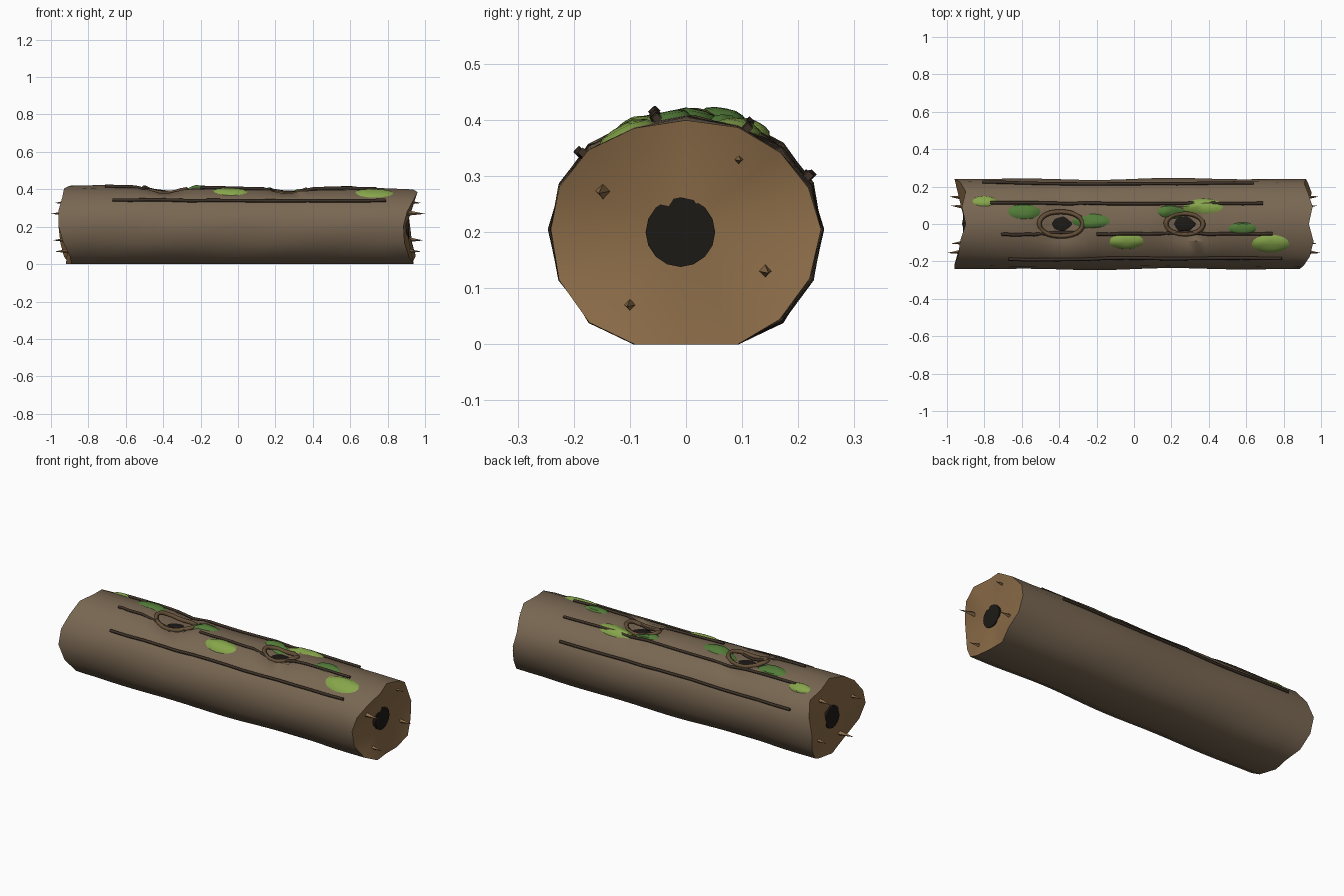
import bpy, bmesh, math, random
from math import sin, cos, pi, radians
from mathutils import Vector
from mathutils.bvhtree import BVHTree

if "Cube" in bpy.data.objects:
    bpy.data.objects.remove(bpy.data.objects["Cube"])

random.seed(4)
SEG = 16
AXIS_Z = 0.205


def material(name, rgb):
    m = bpy.data.materials.new(name)
    m.diffuse_color = (*rgb, 1)
    m.use_nodes = True
    m.node_tree.nodes["Principled BSDF"].inputs["Base Color"].default_value = m.diffuse_color
    return m


BARK = material("bark", (0.19, 0.135, 0.085))
WOOD = material("cut_wood", (0.26, 0.15, 0.065))
DARK = material("dark_hollow", (0.012, 0.010, 0.008))
RIDGE = material("ridge_bark", (0.045, 0.030, 0.020))
KNOT = material("knot_bark", (0.13, 0.08, 0.04))
MOSS_A = material("moss_dark", (0.085, 0.20, 0.04))
MOSS_B = material("moss_light", (0.24, 0.38, 0.07))


def finish(bm, name, mats, smooth=True):
    bmesh.ops.recalc_face_normals(bm, faces=bm.faces)
    me = bpy.data.meshes.new(name)
    bm.to_mesh(me)
    bm.free()
    ob = bpy.data.objects.new(name, me)
    bpy.context.collection.objects.link(ob)
    for m in mats:
        me.materials.append(m)
    if smooth:
        bpy.ops.object.select_all(action='DESELECT')
        ob.select_set(True)
        bpy.context.view_layer.objects.active = ob
        bpy.ops.object.shade_smooth_by_angle(angle=radians(40))
    return ob


# Knot hollows: x, y, half length, half width
KNOTS = [(-0.39, 0.0, 0.117, 0.085), (0.27, 0.0, 0.10, 0.075)]


def bark_point(x, a):
    """Log surface: gently wavy oval, flat underneath, dented at the knots."""
    wave = 1 + 0.025 * sin(7 * x + 2 * a) * cos(3 * a + 2 * x)
    y = 0.241 * cos(a) * wave
    if sin(a) > 0:
        z = AXIS_Z + (0.205 - 0.010 * x) * sin(a) * wave
    else:
        z = AXIS_Z + 0.232 * sin(a) * wave
    if sin(a) > 0:
        for kx, ky, ra, rb in KNOTS:
            d = ((x - kx) / (ra * 1.2)) ** 2 + ((y - ky) / (rb * 1.4)) ** 2
            z -= 0.055 * max(0, 1 - d)
    return Vector((x, y, max(0, z)))


# Log body with ragged ends and recessed cut faces
left_rim = [.96, .93, .90, .92, .90, .93, .94, .96, .96, .935, .90, .89, .92, .90, .93, .95]
right_rim = [.92, .91, .93, .955, .935, .96, .94, .905, .885, .89, .915, .94, .93, .93, .95, .93]
bm = bmesh.new()
rows = []
N = 36
for i in range(N + 1):
    row = []
    for j in range(SEG):
        x = -0.85 + 1.7 * i / N
        if i == 0:
            x = -left_rim[j]
        elif i == N:
            x = right_rim[j]
        row.append(bm.verts.new(bark_point(x, 2 * pi * j / SEG)))
    rows.append(row)
for r0, r1 in zip(rows, rows[1:]):
    for j in range(SEG):
        k = (j + 1) % SEG
        bm.faces.new((r0[j], r0[k], r1[k], r1[j]))
for row, s in ((rows[0], -1), (rows[-1], 1)):
    hub = bm.verts.new((s * 0.90, -0.01, 0.2))
    for j in range(SEG):
        bm.faces.new((row[j], row[(j + 1) % SEG], hub)).material_index = 1
log = finish(bm, "log_body", [BARK, WOOD])
tree = BVHTree.FromPolygons([v.co for v in log.data.vertices],
                            [p.vertices[:] for p in log.data.polygons])


def surf(x, a, lift=0.0):
    """Point on the log at angle a around its axis, raised by lift."""
    out = Vector((0, cos(a), sin(a)))
    axis = Vector((x, 0, AXIS_Z))
    hit = tree.ray_cast(axis + out, -out)[0]
    return (hit or bark_point(x, a)) + out * lift


def tube(name, pts, radius, mat, closed=False):
    cu = bpy.data.curves.new(name, 'CURVE')
    cu.dimensions = '3D'
    cu.bevel_depth = radius
    cu.bevel_resolution = 0
    cu.use_fill_caps = not closed
    sp = cu.splines.new('POLY')
    sp.points.add(len(pts) - 1)
    for p, co in zip(sp.points, pts):
        p.co = (*co, 1)
    sp.use_cyclic_u = closed
    cu.materials.append(mat)
    ob = bpy.data.objects.new(name, cu)
    bpy.context.collection.objects.link(ob)
    bpy.ops.object.select_all(action='DESELECT')
    ob.select_set(True)
    bpy.context.view_layer.objects.active = ob
    bpy.ops.object.convert(target='MESH')


def angle_at(y):
    return math.acos(max(-1, min(1, y / 0.241)))


# Bark ridges along the top
for n, (x0, x1, deg) in enumerate([(-0.81, 0.64, 24), (-0.77, 0.69, 59), (-0.71, -0.30, 105),
                                   (-0.20, 0.74, 105), (-0.67, 0.79, 144)]):
    pts = [surf(x0 + (x1 - x0) * t / 14, radians(deg) + random.uniform(-.012, .012), 0.006)
           for t in range(15)]
    tube(f"bark_ridge_{n + 1}", pts, 0.009, RIDGE)

# Knot rims and dark hollows
for n, (kx, ky, ra, rb) in enumerate(KNOTS):
    ring = [surf(kx + ra * cos(t * pi / 12), angle_at(ky + rb * sin(t * pi / 12)), 0.006)
            for t in range(24)]
    tube(f"knot_rim_{n + 1}", ring, 0.013, KNOT, True)
    bm = bmesh.new()
    bmesh.ops.create_uvsphere(bm, u_segments=14, v_segments=8, radius=1)
    for v in bm.verts:
        v.co = Vector((kx + v.co.x * ra * .7, ky + v.co.y * rb * .68, 0.357 + v.co.z * 0.014))
    finish(bm, f"knot_hollow_{n + 1}", [DARK])

# Moss patches draped over the bark: x, y, half length, half width, material
MOSS = [(-0.59, 0.075, .09, .045, MOSS_A), (-0.23, 0.02, .11, .045, MOSS_A),
        (-0.04, -0.11, .10, .052, MOSS_B), (0.20, 0.08, .08, .037, MOSS_A),
        (0.37, 0.11, .115, .05, MOSS_B), (0.58, -0.03, .08, .04, MOSS_A),
        (0.73, -0.125, .11, .06, MOSS_B), (-0.80, 0.135, .07, .033, MOSS_B)]
for n, (mx, my, ra, rb, mat) in enumerate(MOSS):
    bm = bmesh.new()
    a0 = angle_at(my)
    top = bm.verts.new(surf(mx, a0, 0.013))
    prev = None
    for r, h in ((.4, .012), (.75, .008), (1, -.003)):
        ring = [bm.verts.new(surf(mx + ra * r * cos(t * pi / 8),
                                  a0 - rb * r * sin(t * pi / 8) / 0.22, h)) for t in range(16)]
        for t in range(16):
            k = (t + 1) % 16
            if prev:
                bm.faces.new((prev[t], ring[t], ring[k], prev[k]))
            else:
                bm.faces.new((top, ring[t], ring[k]))
        prev = ring
    finish(bm, f"moss_patch_{n + 1}", [mat])

# Dark rotten core and splinters on both ends
SPLINTERS = [(-0.145, 0.275), (0.088, 0.333), (0.137, 0.133), (-0.095, 0.073)]
for side, s in (("left", -1), ("right", 1)):
    bm = bmesh.new()
    bmesh.ops.create_cone(bm, cap_ends=True, segments=16, radius1=0.062, radius2=0.062, depth=0.04)
    for v in bm.verts:
        v.co = Vector((s * 0.895 + v.co.z, v.co.x - 0.01, v.co.y + 0.2))
    finish(bm, f"core_{side}", [DARK])
    for n, (y, z) in enumerate(SPLINTERS):
        bm = bmesh.new()
        bmesh.ops.create_cone(bm, cap_ends=True, segments=4, radius1=0.02, radius2=0, depth=0.12)
        tip = 0.99 - 0.01 * (n % 2)
        for v in bm.verts:
            t = v.co.z / 0.12 + 0.5
            v.co = Vector((s * (tip - 0.12 * (1 - t)), y + v.co.x + 0.01 * t * (1 if y > 0 else -1),
                           z + v.co.y - 0.006 * t))
        if n == 0:
            for v in bm.verts:
                if abs(v.co.x) > 0.95:
                    v.co.x = s * 1.0
        finish(bm, f"splinter_{side}_{n + 1}", [WOOD], False)
